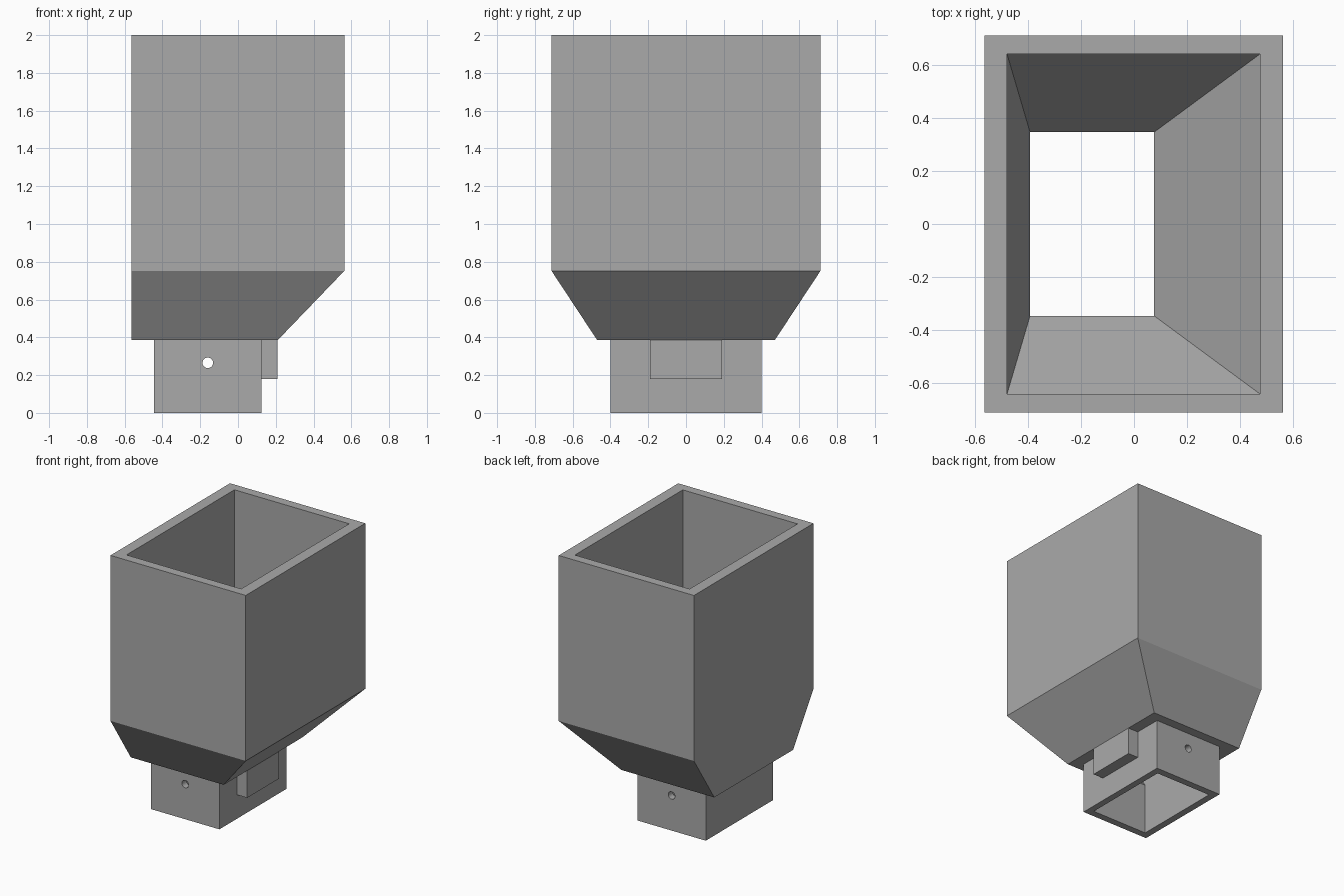
import bpy, bmesh
from math import pi

cube = bpy.data.objects.get("Cube")
if cube:
    bpy.data.objects.remove(cube, do_unlink=True)

grey = bpy.data.materials.new("plain_grey")
grey.use_nodes = True
colour = (0.4, 0.4, 0.4, 1)
grey.diffuse_color = colour
grey.node_tree.nodes["Principled BSDF"].inputs["Base Color"].default_value = colour


def finish(name, bm):
    bmesh.ops.recalc_face_normals(bm, faces=bm.faces)
    mesh = bpy.data.meshes.new(name)
    bm.to_mesh(mesh)
    bm.free()
    mesh.materials.append(grey)
    obj = bpy.data.objects.new(name, mesh)
    bpy.context.collection.objects.link(obj)
    return obj


def box(name, x0, x1, half_y, z0, z1):
    bm = bmesh.new()
    bmesh.ops.create_cube(bm, size=1)
    for v in bm.verts:
        v.co = (x0 if v.co.x < 0 else x1,
                half_y * (-1 if v.co.y < 0 else 1),
                z0 if v.co.z < 0 else z1)
    return finish(name, bm)


# Hollow hopper and neck: rectangles (x0, x1, half_y, z) up the outside, down the inside
sections = [
    (-0.445, 0.125, 0.40, 0),
    (-0.445, 0.125, 0.40, 0.385),
    (-0.565, 0.21, 0.47, 0.385),
    (-0.565, 0.563, 0.712, 0.752),
    (-0.565, 0.563, 0.712, 2),
    (-0.48, 0.477, 0.643, 2),
    (-0.48, 0.477, 0.643, 0.752),
    (-0.393, 0.076, 0.347, 0.385),
    (-0.393, 0.076, 0.347, 0),
]
bm = bmesh.new()
rings = [[bm.verts.new(p) for p in ((a, -h, z), (b, -h, z), (b, h, z), (a, h, z))]
         for a, b, h, z in sections]
for i, ring in enumerate(rings):
    after = rings[(i + 1) % len(rings)]
    for j in range(4):
        k = (j + 1) % 4
        bm.faces.new((ring[j], ring[k], after[k], after[j]))
hopper = finish("hopper_and_neck", bm)

# Side tab on the neck
box("side_tab", 0.12, 0.21, 0.19, 0.18, 0.388)

# Pin hole drilled through the front and back of the neck
bpy.ops.mesh.primitive_cylinder_add(vertices=32, radius=0.028, depth=2,
                                    location=(-0.16, 0, 0.265), rotation=(pi / 2, 0, 0))
drill = bpy.context.object
drill.name = "pin_hole_cutter"
drill.data.materials.append(grey)
cut = hopper.modifiers.new("pin_hole", "BOOLEAN")
cut.operation = "DIFFERENCE"
cut.solver = "EXACT"
cut.object = drill
drill.hide_render = True
drill.hide_viewport = True
